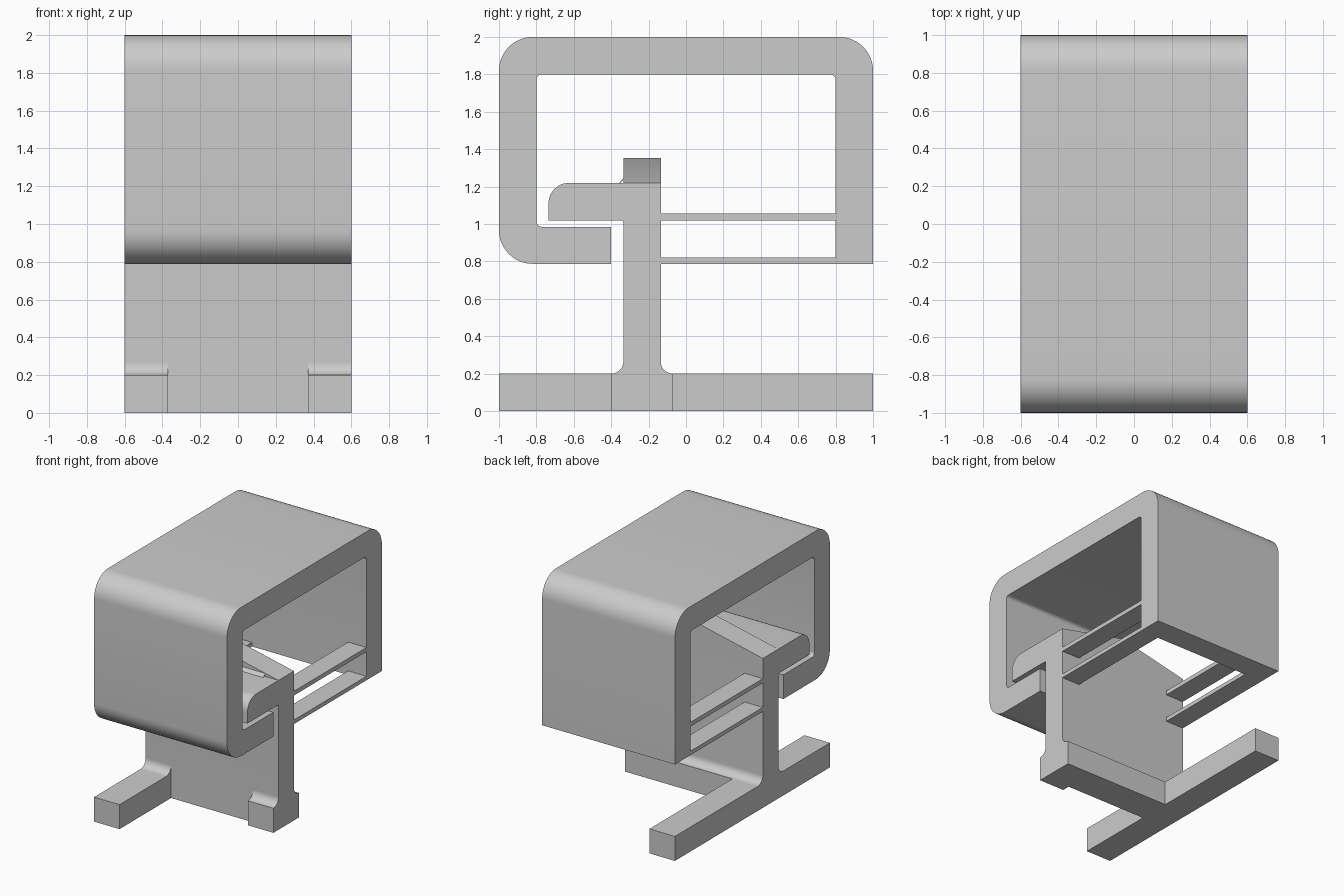
import bpy
import bmesh
import math
from mathutils import Vector

old = bpy.data.objects.get("Cube")
if old:
    bpy.data.objects.remove(old, do_unlink=True)

grey = bpy.data.materials.new("plain_grey")
grey.use_nodes = True
GREY = (0.6, 0.6, 0.6, 1)
grey.diffuse_color = GREY
grey.node_tree.nodes["Principled BSDF"].inputs["Base Color"].default_value = GREY

HALF = 0.6          # half width of the model
STEPS = 12          # segments per rounded corner


def rounded(corners):
    """Turn (a, b, radius) right-angle corners into an outline."""
    pts = []
    n = len(corners)
    for i, (a, b, r) in enumerate(corners):
        p = Vector((a, b))
        if r == 0:
            pts.append(p)
            continue
        d1 = (Vector(corners[i - 1][:2]) - p).normalized()
        d2 = (Vector(corners[(i + 1) % n][:2]) - p).normalized()
        c = p + r * (d1 + d2)
        for k in range(STEPS + 1):
            t = math.pi / 2 * k / STEPS
            pts.append(c - r * (math.cos(t) * d2 + math.sin(t) * d1))
    return pts


def prism(name, corners, lo, hi, axis="x"):
    """Extrude an outline along x (outline in y, z) or y (outline in x, z)."""
    bm = bmesh.new()
    place = (lambda p: (lo, p.x, p.y)) if axis == "x" else (lambda p: (p.x, lo, p.y))
    face = bm.faces.new([bm.verts.new(place(p)) for p in rounded(corners)])
    new = bmesh.ops.extrude_face_region(bm, geom=[face])["geom"]
    shift = Vector((hi - lo, 0, 0)) if axis == "x" else Vector((0, hi - lo, 0))
    bmesh.ops.translate(bm, vec=shift, verts=[v for v in new if isinstance(v, bmesh.types.BMVert)])
    bmesh.ops.remove_doubles(bm, verts=bm.verts, dist=0.0005)
    bmesh.ops.recalc_face_normals(bm, faces=bm.faces)
    mesh = bpy.data.meshes.new(name)
    bm.to_mesh(mesh)
    bm.free()
    mesh.materials.append(grey)
    obj = bpy.data.objects.new(name, mesh)
    bpy.context.collection.objects.link(obj)
    bpy.ops.object.select_all(action="DESELECT")
    obj.select_set(True)
    bpy.context.view_layer.objects.active = obj
    bpy.ops.object.shade_smooth_by_angle(angle=math.radians(30))
    return obj


# Main wall lines
FRONT, BACK = -0.335, -0.135
BEAM_BACK, BASE, FILLET = -0.07, 0.2, 0.065
HOOK_TOP, HOOK_LOW = 1.22, 1.02

# Outer wrap-around cover, open below, with an inward lip at the front
prism("cover", [
    (1, 0.787, 0), (1, 2, 0.18), (-1, 2, 0.18), (-1, 0.787, 0.18),
    (-0.4, 0.787, 0), (-0.4, 0.985, 0), (-0.8, 0.985, 0.03),
    (-0.8, 1.8, 0.03), (0.8, 1.8, 0.03), (0.8, 0.787, 0),
], -HALF, HALF)

# Upright wall with the hook at the top and the beam behind its base
prism("wall_and_hook", [
    (FRONT, 0, 0), (BEAM_BACK, 0, 0), (BEAM_BACK, BASE, 0),
    (BACK, BASE, FILLET), (BACK, HOOK_TOP, 0), (-0.735, HOOK_TOP, 0.11),
    (-0.735, HOOK_LOW, 0), (FRONT, HOOK_LOW, 0.012),
], -HALF, HALF)

# Low gable on top of the wall, with a small fillet in front
prism("wall_gable", [(-HALF, HOOK_TOP, 0), (HALF, HOOK_TOP, 0), (0, 1.352, 0)],
      FRONT, BACK, axis="y")
prism("gable_fillet", [(FRONT, HOOK_TOP + 0.025, 0), (FRONT, HOOK_TOP, 0.025),
                       (FRONT - 0.025, HOOK_TOP, 0)], -0.48, 0.48)


# Feet: one long, one short toe, each filleted into the wall
def front_foot(name, tip, lo, hi):
    prism(name, [(tip, 0, 0), (FRONT, 0, 0), (FRONT, BASE + FILLET, 0),
                 (FRONT, BASE, FILLET), (tip, BASE, 0)], lo, hi)


front_foot("right_front_foot", -1, -HALF, -0.37)
front_foot("left_front_toe", -0.4, 0.37, HALF)
prism("right_back_foot", [(BEAM_BACK, 0, 0), (1, 0, 0), (1, BASE, 0),
                          (BEAM_BACK, BASE, 0)], -HALF, -0.37)

# Thin strips joining the wall to the cover at both sides
for side, lo, hi in (("right", -HALF, -0.435), ("left", 0.435, HALF)):
    for level, low, high in (("lower", 0.787, 0.82), ("upper", 1.02, 1.055)):
        prism(f"{side}_{level}_strip", [(BACK, low, 0), (0.8, low, 0),
                                        (0.8, high, 0), (BACK, high, 0)], lo, hi)
